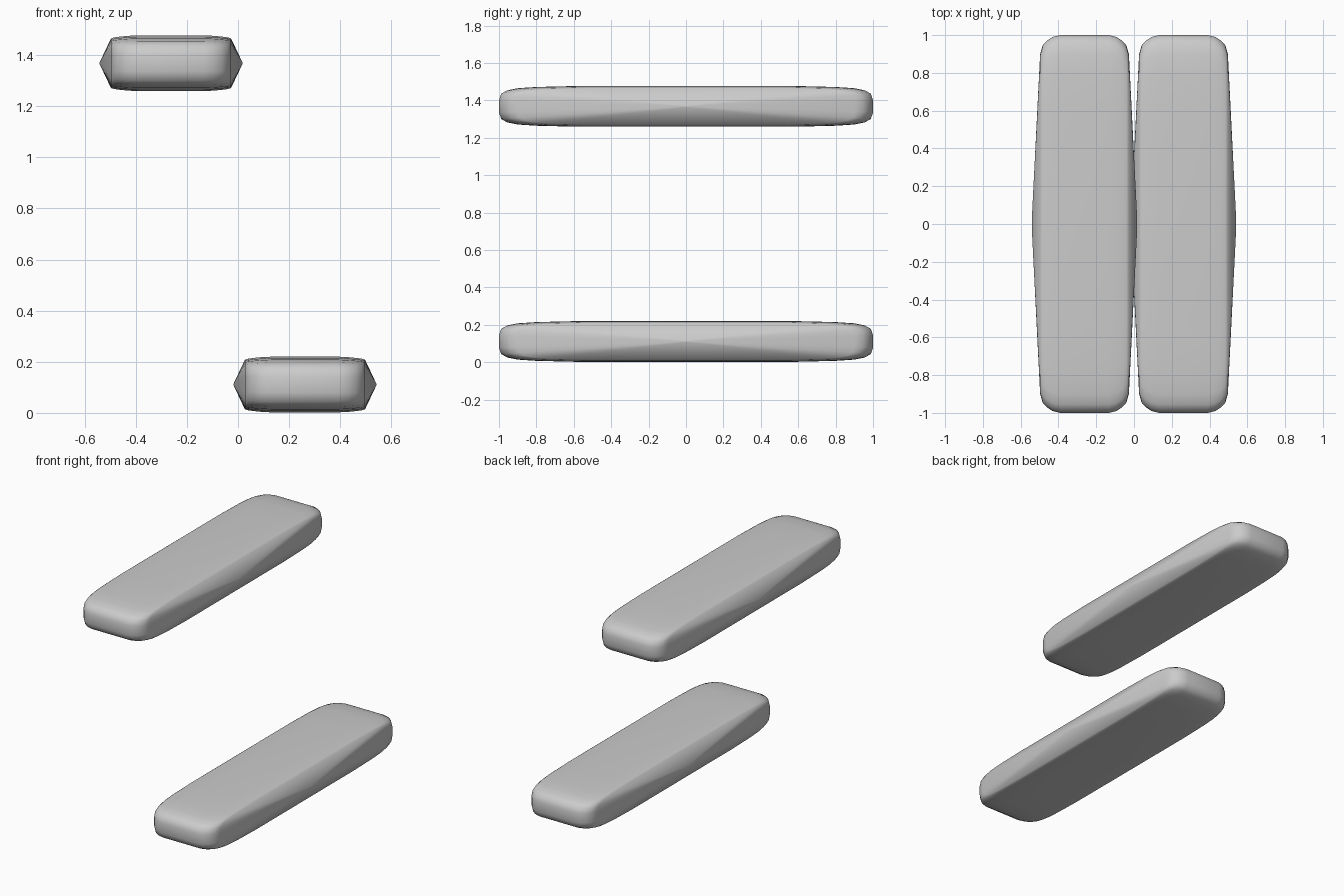
import bpy
import bmesh

cube = bpy.data.objects.get("Cube")
if cube:
    bpy.data.objects.remove(cube, do_unlink=True)

grey = bpy.data.materials.new("light_grey")
grey.use_nodes = True
colour = (0.6, 0.6, 0.6, 1)
grey.diffuse_color = colour
grey.node_tree.nodes["Principled BSDF"].inputs["Base Color"].default_value = colour

# Quarter of the rounded side outline, as fractions of half length and half height
QUARTER = [(1, 0.3), (0.988, 0.62), (0.955, 0.79), (0.9, 0.89), (0.8, 0.95), (0.58, 1)]
OUTLINE = (QUARTER + [(-y, z) for y, z in reversed(QUARTER)]
           + [(-y, -z) for y, z in QUARTER] + [(y, -z) for y, z in reversed(QUARTER)])

# Half of the bar from the side tip inwards: x, half length, half height
HALF = [(0.279, 0.025, 0.004), (0.235, 0.9, 0.097), (0.222, 0.945, 0.101),
        (0.2, 0.97, 0.104), (0.17, 0.99, 0.107), (0.13, 1, 0.109)]
SECTIONS = HALF + [(-x, y, z) for x, y, z in reversed(HALF)]


def make_bar(name, x, z):
    bm = bmesh.new()
    rings = [[bm.verts.new((sx, oy * sy, oz * sz)) for oy, oz in OUTLINE]
             for sx, sy, sz in SECTIONS]
    n = len(OUTLINE)
    for a, b in zip(rings, rings[1:]):
        for i in range(n):
            j = (i + 1) % n
            bm.faces.new((a[i], a[j], b[j], b[i]))
    # Tiny flat tips at the middle of both sides
    bm.faces.new(rings[0])
    bm.faces.new(rings[-1])
    bmesh.ops.recalc_face_normals(bm, faces=bm.faces)
    for face in bm.faces:
        face.smooth = True
    mesh = bpy.data.meshes.new(name)
    bm.to_mesh(mesh)
    bm.free()
    mesh.materials.append(grey)
    bar = bpy.data.objects.new(name, mesh)
    bar.location = (x, 0, z)
    bpy.context.collection.objects.link(bar)


make_bar("lower_bar", 0.262, 0.111)
make_bar("upper_bar", -0.262, 1.368)
